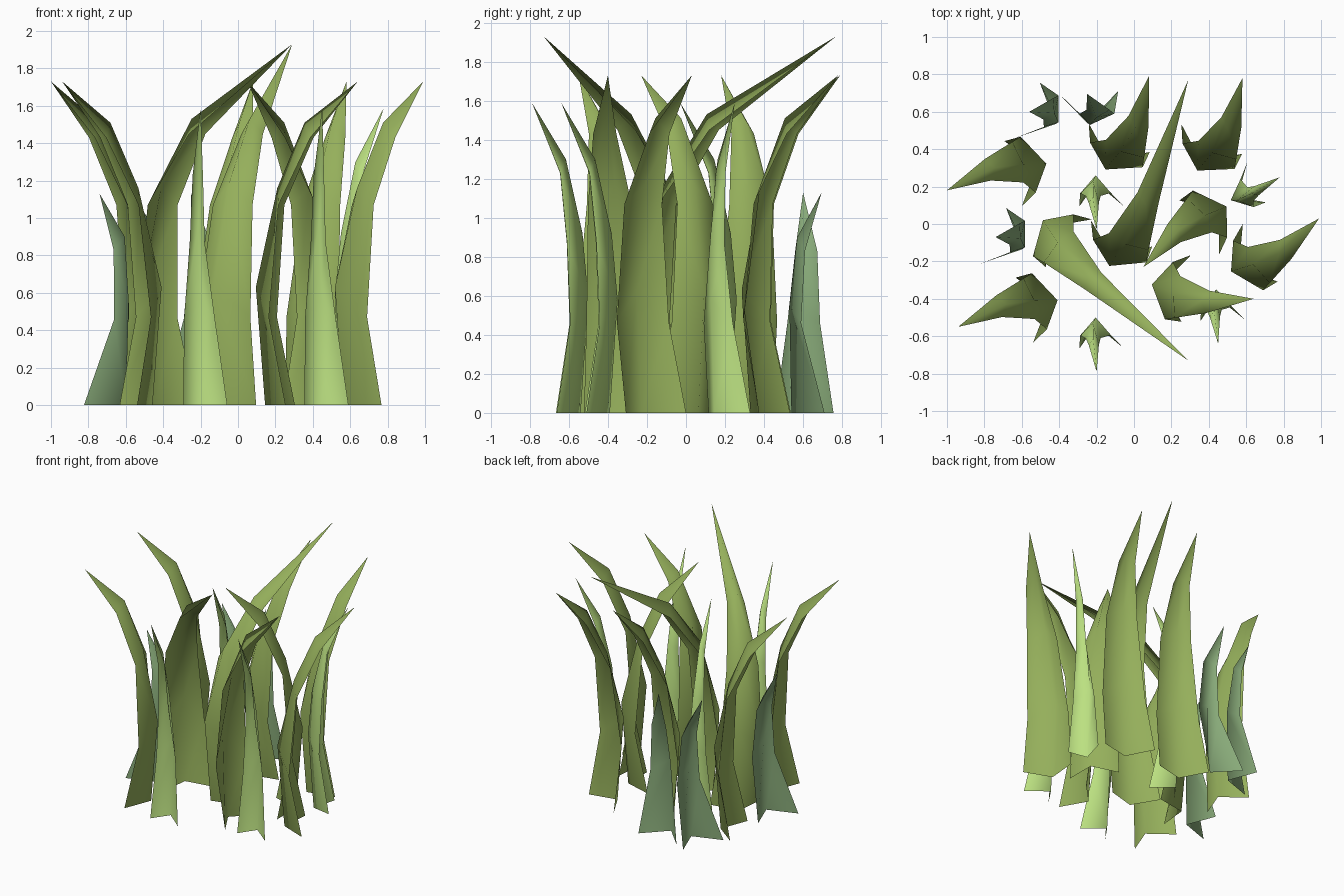
import bpy
import bmesh
from math import radians, cos, sin
from mathutils import Vector

default_cube = bpy.data.objects.get("Cube")
if default_cube:
    bpy.data.objects.remove(default_cube, do_unlink=True)


def make_material(name, colour):
    material = bpy.data.materials.new(name)
    material.use_nodes = True
    rgba = (*colour, 1.0)
    material.diffuse_color = rgba
    shader = material.node_tree.nodes["Principled BSDF"]
    shader.inputs["Base Color"].default_value = rgba
    shader.inputs["Roughness"].default_value = 0.9
    return material


olive_green = make_material("olive_green", (0.30, 0.43, 0.105))
light_green = make_material("light_green", (0.50, 0.75, 0.22))
sage_green = make_material("sage_green", (0.245, 0.40, 0.19))

# Blade shapes: crease (lean, height, sideways),
# wings (lean, height, left edge, right edge), tip (lean, height)
broad_shape = {
    "crease": [(0, 0, 0), (-.05, .63, 0), (.07, 1.16, -.03), (.22, 1.51, -.05)],
    "wings": [(.135, 0, .185, -.175), (.045, .47, .135, -.175),
              (.095, 1.07, .065, -.16), (.26, 1.43, .01, -.11)],
    "tip": (.5, 1.73),
}
tall_shape = {
    "crease": [(0, 0, 0), (-.05, .63, 0), (.09, 1.18, -.03), (.33, 1.53, -.05)],
    "wings": [(.135, 0, .185, -.17), (.045, .47, .135, -.175),
              (.11, 1.07, .07, -.16), (.37, 1.45, .015, -.11)],
    "tip": (1.03, 1.93),
}
slim_shape = {
    "crease": [(0, 0, 0), (-.04, .58, 0), (-.01, .92, -.015), (.075, 1.3, -.015)],
    "wings": [(.125, 0, .145, -.09), (.055, .46, .08, -.085),
              (.07, .87, .025, -.055), (.105, 1.23, .015, -.04)],
    "tip": (.25, 1.59),
}
short_shape = {
    "crease": [(0, 0, 0), (-.01, .55, -.015), (.03, .9, -.05)],
    "wings": [(.17, 0, .165, -.165), (.05, .46, .04, -.145), (.07, .83, .005, -.12)],
    "tip": (.155, 1.13),
}


def make_blade(name, shape, material, tip_x, tip_y, heading):
    """Folded leaf sheet whose tip lands on the given spot, leaning along heading."""
    angle = radians(heading)
    lean = Vector((cos(angle), sin(angle), 0))
    side = Vector((-sin(angle), cos(angle), 0))
    up = Vector((0, 0, 1))
    reach, height = shape["tip"]
    root = Vector((tip_x, tip_y, 0)) - lean * reach

    bm = bmesh.new()

    def point(u, z, v=0):
        return bm.verts.new(root + lean * u + side * v + up * z)

    crease = [point(*row) for row in shape["crease"]]
    left = [point(u, z, v) for u, z, v, _ in shape["wings"]]
    right = [point(u, z, v) for u, z, _, v in shape["wings"]]
    tip = point(reach, height)

    # Two halves meeting at the crease, closed by the pointed tip
    for a, b in ((crease, left), (right, crease)):
        for i in range(len(a) - 1):
            bm.faces.new((a[i], a[i + 1], b[i + 1], b[i]))
        bm.faces.new((a[-1], tip, b[-1]))
    # Outer side of the fold faces away from the lean
    bm.normal_update()
    if bm.faces[:][0].normal.dot(lean) > 0:
        bmesh.ops.reverse_faces(bm, faces=bm.faces[:])
    # The fold reads as one soft curve
    for face in bm.faces:
        face.smooth = True

    mesh = bpy.data.meshes.new(name)
    bm.to_mesh(mesh)
    bm.free()
    mesh.materials.append(material)
    blade = bpy.data.objects.new(name, mesh)
    bpy.context.collection.objects.link(blade)


# Clump layout: tip x, tip y, lean heading in degrees
clump = [
    ("broad_blade", broad_shape, olive_green, [
        (.08, .79, 65), (.58, .78, 64), (-1, .18, 195), (-.94, -.55, 195),
        (.05, -.23, 216), (.99, .03, 31), (.64, -.4, -8)]),
    ("tall_blade", tall_shape, olive_green, [(.29, .77, 67), (.29, -.73, -44)]),
    ("slim_blade", slim_shape, light_green, [
        (-.2, -.79, -89), (-.2, -.03, -89), (.45, -.64, -88), (.78, .25, 25)]),
    ("short_blade", short_shape, sage_green, [
        (-.74, -.07, 155), (-.56, .6, 155), (-.25, .695, 90)]),
]

for name, shape, material, spots in clump:
    for number, spot in enumerate(spots, start=1):
        make_blade(f"{name}_{number}", shape, material, *spot)
